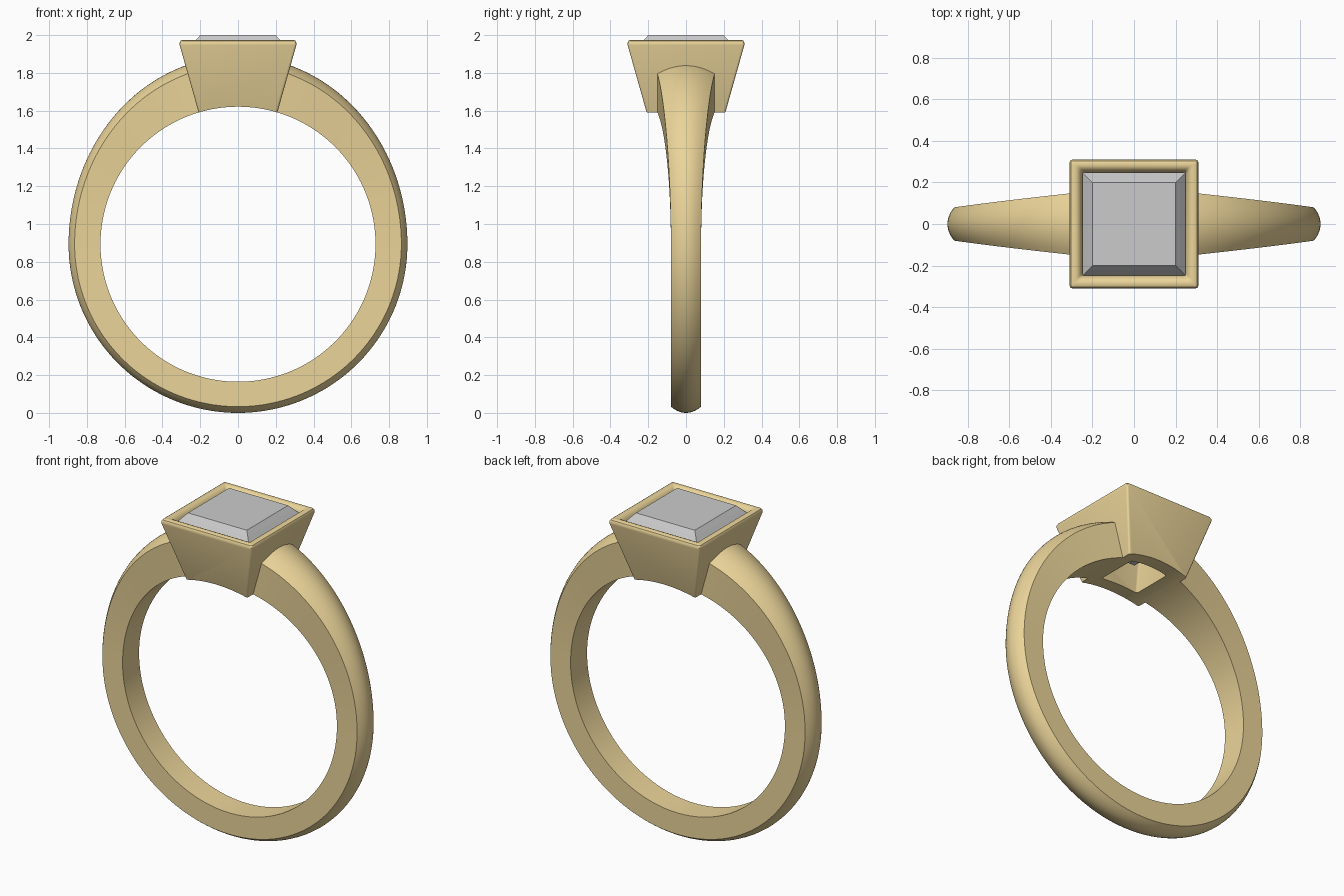
import bpy, bmesh, math

if "Cube" in bpy.data.objects:
    bpy.data.objects.remove(bpy.data.objects["Cube"])

CZ, R_IN = 0.893, 0.728          # finger hole centre height and radius

gold = bpy.data.materials.new("gold")
gold.diffuse_color = (0.83, 0.66, 0.32, 1)
gold.use_nodes = True
gold.node_tree.nodes["Principled BSDF"].inputs["Base Color"].default_value = gold.diffuse_color


def make(name, rings, closed=False, mat=None, smooth=None):
    """Loft equal-length closed rings; join last to first or cap both ends."""
    bm = bmesh.new()
    vr = [[bm.verts.new(p) for p in r] for r in rings]
    n = len(vr[0])
    pairs = list(zip(vr, vr[1:]))
    if closed:
        pairs.append((vr[-1], vr[0]))
    for a, b in pairs:
        for i in range(n):
            j = (i + 1) % n
            bm.faces.new((a[i], a[j], b[j], b[i]))
    if not closed:
        bm.faces.new(vr[0])
        bm.faces.new(vr[-1])
    bmesh.ops.recalc_face_normals(bm, faces=bm.faces)
    me = bpy.data.meshes.new(name)
    bm.to_mesh(me)
    bm.free()
    ob = bpy.data.objects.new(name, me)
    bpy.context.collection.objects.link(ob)
    if mat:
        me.materials.append(mat)
    if smooth:
        shade(ob, smooth)
    return ob


def shade(ob, deg):
    bpy.ops.object.select_all(action='DESELECT')
    ob.select_set(True)
    bpy.context.view_layer.objects.active = ob
    bpy.ops.object.shade_smooth_by_angle(angle=math.radians(deg))


def square(h, z, r=0.0, seg=4):
    """Square ring of half width h with rounded corners of radius r."""
    if not r:
        return [(h, h, z), (-h, h, z), (-h, -h, z), (h, -h, z)]
    pts = []
    for q in range(4):
        c = math.radians(45 + 90 * q)
        cx, cy = math.copysign(h - r, math.cos(c)), math.copysign(h - r, math.sin(c))
        for k in range(seg + 1):
            a = math.radians(90 * q + 90 * k / seg)
            pts.append((cx + r * math.cos(a), cy + r * math.sin(a), z))
    return pts


def oval(c, s, a, b):
    """Polar radius of an ellipse in direction (c, s)."""
    return a * b / math.hypot(b * c, a * s)


# Shank: domed band, wider and taller towards the setting
def section(t):
    c, s = math.cos(t), math.sin(t)
    up = s > 0
    w = 0.08 + (0.1 * (1 - abs(c)) if up else 0)
    crown = oval(c, s, 0.897, 0.995 if up else 0.893)
    edge = oval(c, s, 0.865, 0.948 if up else 0.860)
    pts = [(-w, R_IN), (w, R_IN)]
    for k in range(13):
        u = 1 - k / 6
        pts.append((w * u, edge + (crown - edge) * (1 - u * u)))
    return [(r * c, y, CZ + r * s) for y, r in pts]


N = 144
start, end = math.radians(105), math.radians(435)
make("shank", [section(start + (end - start) * i / N) for i in range(N + 1)],
     mat=gold, smooth=30)

# Bezel: tapered square cup with a rounded rim and open culet hole
profile = [(0.197, 1.55), (0.309, 1.947), (0.309, 1.960), (0.304, 1.970),
           (0.295, 1.975), (0.279, 1.975), (0.267, 1.970), (0.257, 1.958),
           (0.250, 1.940), (0.243, 1.915), (0.105, 1.55)]
bezel = make("bezel", [square(h, z, 0.012) for h, z in profile], True, gold)

# Cut the bezel underside to the finger hole
circle = [2 * math.pi * i / 192 for i in range(192)]
cutter = make("finger_cutter",
              [[(R_IN * math.cos(a), y, CZ + R_IN * math.sin(a)) for a in circle]
               for y in (-0.5, 0.5)])
cutter.hide_render = True
mod = bezel.modifiers.new("finger_cut", 'BOOLEAN')
mod.operation, mod.solver, mod.object = 'DIFFERENCE', 'EXACT', cutter
bpy.context.view_layer.objects.active = bezel
bpy.ops.object.modifier_apply(modifier=mod.name)
bpy.data.objects.remove(cutter)
shade(bezel, 30)

# Stone: step-cut square with table, crown and pavilion
stone = [(0.02, 1.70), (0.17, 1.84), (0.247, 1.925), (0.247, 1.945),
         (0.222, 1.975), (0.20, 2.0)]
make("stone", [square(h, z) for h, z in stone])
